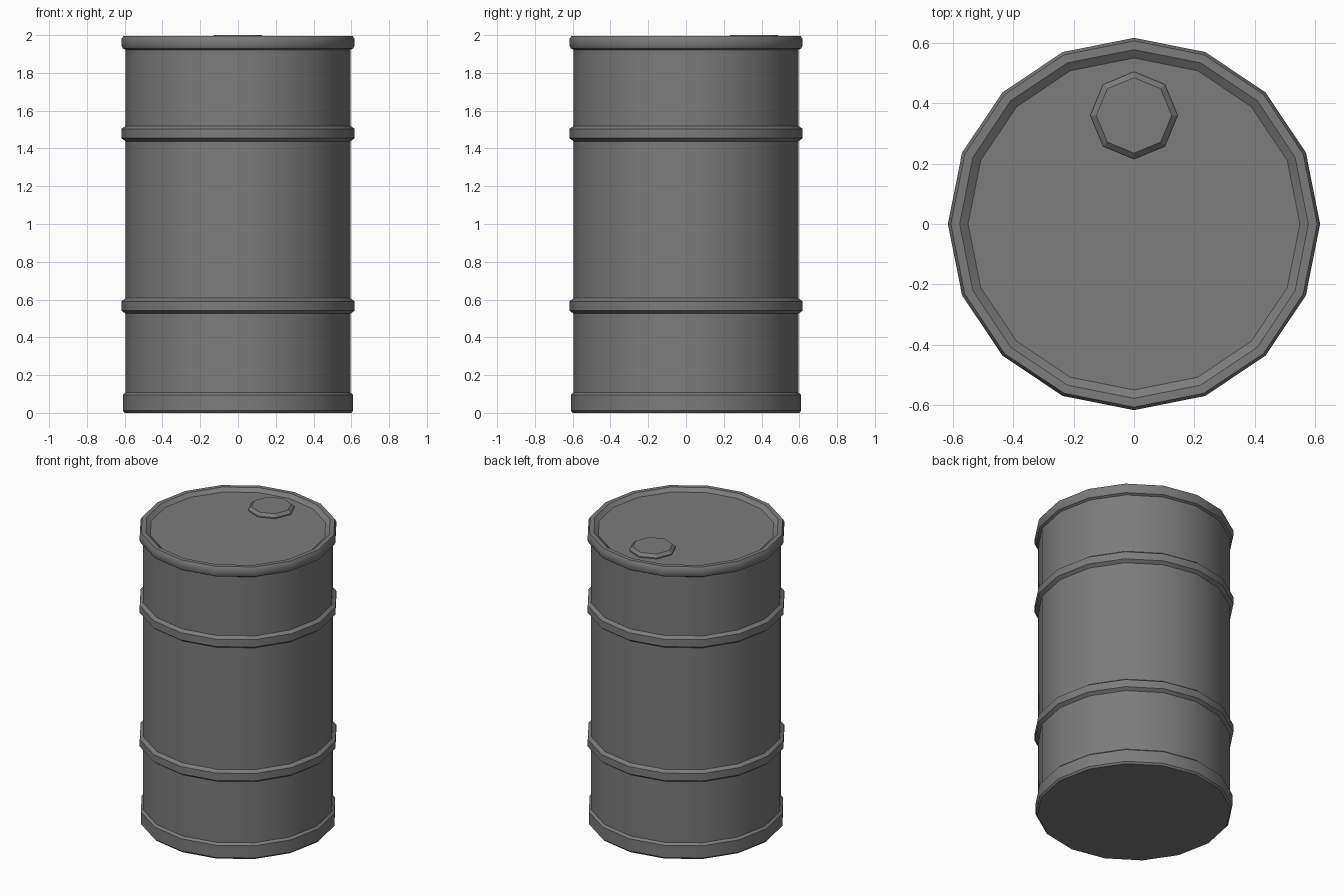
import bpy, bmesh, math

cube = bpy.data.objects.get("Cube")
if cube:
    bpy.data.objects.remove(cube, do_unlink=True)

# Single painted-steel colour
steel = bpy.data.materials.new("dark grey steel")
steel.use_nodes = True
grey = (0.2, 0.2, 0.2, 1)
steel.diffuse_color = grey
steel.node_tree.nodes["Principled BSDF"].inputs["Base Color"].default_value = grey


def lathe(name, profile, sides, centre=(0, 0, 0)):
    """Revolve (radius, height) points around z and close both ends."""
    bm = bmesh.new()
    rings = []
    for r, z in profile:
        angles = [math.tau * i / sides for i in range(sides)]
        rings.append([bm.verts.new((r * math.cos(a), r * math.sin(a), z)) for a in angles])
    for low, high in zip(rings, rings[1:]):
        for i in range(sides):
            j = (i + 1) % sides
            bm.faces.new((low[i], low[j], high[j], high[i]))
    bm.faces.new(rings[0][::-1])
    bm.faces.new(rings[-1])
    mesh = bpy.data.meshes.new(name)
    bm.to_mesh(mesh)
    bm.free()
    mesh.materials.append(steel)
    obj = bpy.data.objects.new(name, mesh)
    obj.location = centre
    bpy.context.collection.objects.link(obj)
    bpy.ops.object.select_all(action="DESELECT")
    obj.select_set(True)
    bpy.context.view_layer.objects.active = obj
    bpy.ops.object.shade_smooth_by_angle(angle=math.radians(30))
    return obj


BODY, BAND = 0.595, 0.617


def hoop(z):
    """Raised hoop with chamfered edges, starting at height z."""
    return [(BODY, z), (BAND, z + 0.016), (BAND, z + 0.066), (BODY, z + 0.082)]


# Drum shell: foot band, two hoops, rolled rim and recessed lid
foot = [(0.6, 0), (0.61, 0.012), (0.61, 0.095), (BODY, 0.108)]
rim = [(BODY, 1.922), (0.61, 1.93), (BAND, 1.945), (BAND, 1.978),
       (0.607, 1.996), (0.578, 1.996), (0.55, 1.975)]
lathe("drum", foot + hoop(0.525) + hoop(1.438) + rim, 16)

# Octagonal filler cap near the back of the lid
lathe("filler_cap", [(0.145, 0), (0.145, 0.012), (0.125, 0.03)], 8, (0, 0.36, 1.97))
